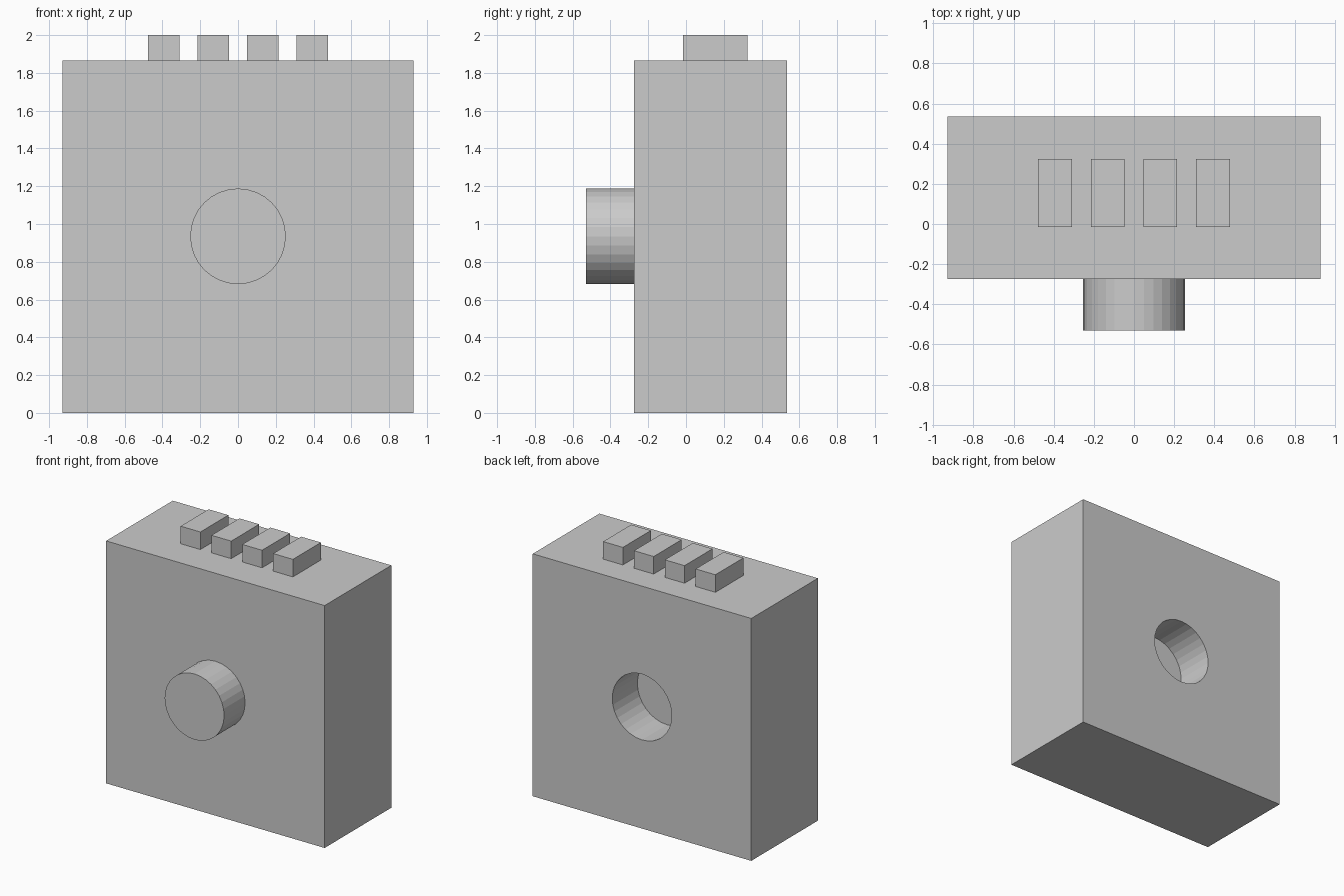
import bpy
from math import radians

if "Cube" in bpy.data.objects:
    bpy.data.objects.remove(bpy.data.objects["Cube"])

W, Y0, Y1, H = 1.86, -0.275, 0.535, 1.865   # body width, front, back, height
R, ZC = 0.253, 0.935                        # peg / socket radius and height


def box(name, x0, x1, y0, y1, z0, z1):
    bpy.ops.mesh.primitive_cube_add(size=1, location=((x0 + x1) / 2, (y0 + y1) / 2, (z0 + z1) / 2))
    ob = bpy.context.object
    ob.name = name
    ob.scale = (x1 - x0, y1 - y0, z1 - z0)
    bpy.ops.object.transform_apply(location=False, rotation=False, scale=True)
    return ob


def rod(name, y0, y1):
    bpy.ops.mesh.primitive_cylinder_add(vertices=32, radius=R, depth=y1 - y0,
                                        location=(0, (y0 + y1) / 2, ZC), rotation=(radians(90), 0, 0))
    ob = bpy.context.object
    ob.name = name
    return ob


# Block body with a blind socket in the back
body = box("body", -W / 2, W / 2, Y0, Y1, 0, H)
cutter = rod("socket_cutter", Y1 - 0.305, Y1 + 0.1)
cutter.hide_render = True
mod = body.modifiers.new("socket", 'BOOLEAN')
mod.operation = 'DIFFERENCE'
mod.solver = 'EXACT'
mod.object = cutter
bpy.context.view_layer.objects.active = body
bpy.ops.object.modifier_apply(modifier=mod.name)
bpy.data.objects.remove(cutter)

# Round peg on the front
rod("front_peg", -0.53, Y0)

# Row of four teeth on top
for i in range(4):
    x = (i - 1.5) * 0.2625
    box(f"top_tooth_{i + 1}", x - 0.084, x + 0.084, -0.015, 0.325, H, 2.0)
